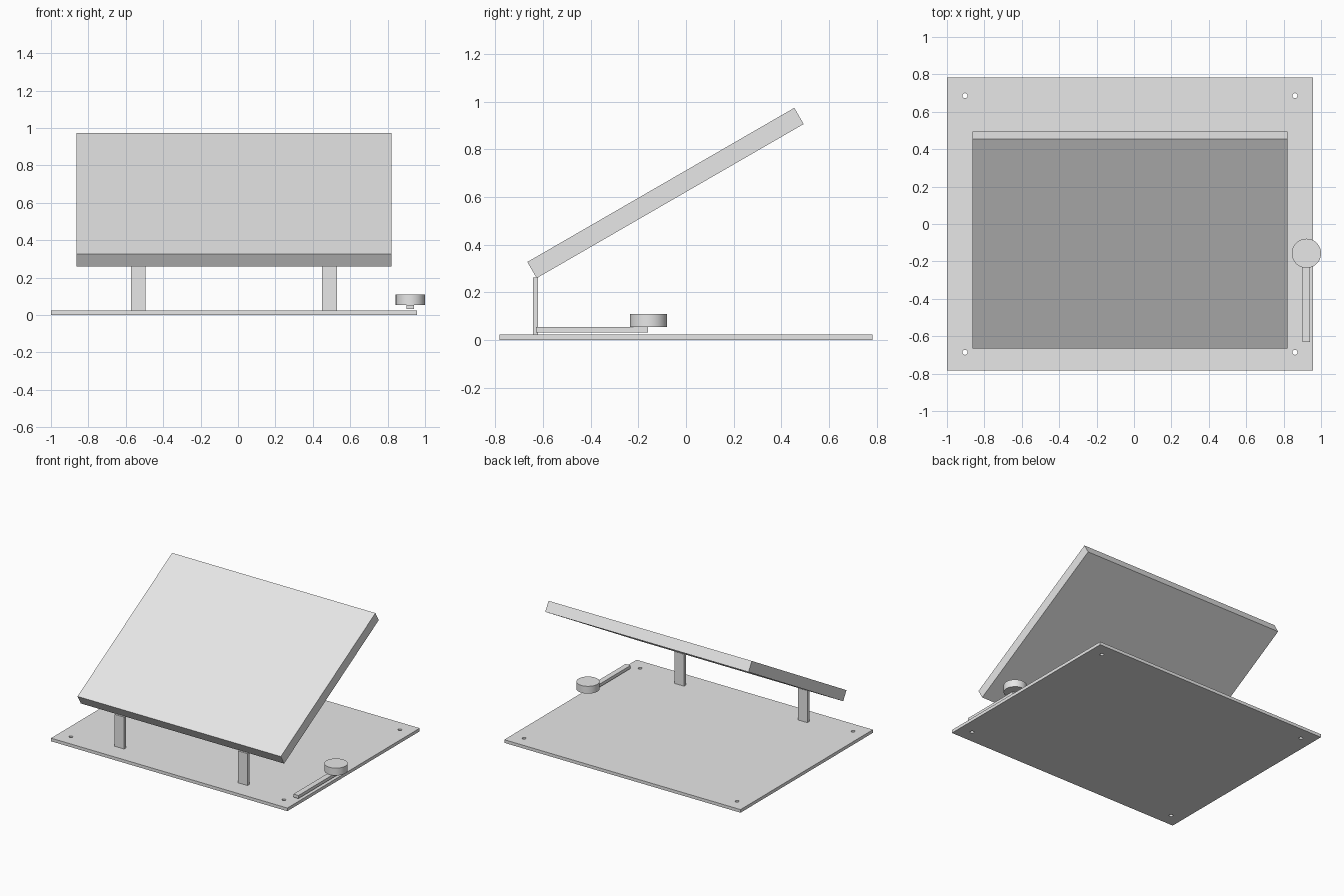
import bpy
from math import radians

cube = bpy.data.objects.get("Cube")
if cube:
    bpy.data.objects.remove(cube, do_unlink=True)

# One plain grey for every part
grey = bpy.data.materials.new("light_grey")
grey.use_nodes = True
grey.diffuse_color = (0.8, 0.8, 0.8, 1)
grey.node_tree.nodes["Principled BSDF"].inputs["Base Color"].default_value = (0.8, 0.8, 0.8, 1)

CENTRE_X = -0.0215      # middle of the plate
PLATE_TOP = 0.0235


def finish(name):
    obj = bpy.context.object
    obj.name = obj.data.name = name
    obj.data.materials.clear()
    obj.data.materials.append(grey)
    return obj


def box(name, centre, size, tilt=0):
    bpy.ops.mesh.primitive_cube_add(size=1, location=centre)
    obj = finish(name)
    obj.scale = size
    bpy.ops.object.transform_apply(location=False, rotation=False, scale=True)
    obj.rotation_euler.x = tilt
    return obj


def cylinder(name, centre, radius, depth, sides):
    bpy.ops.mesh.primitive_cylinder_add(vertices=sides, radius=radius, depth=depth, location=centre)
    return finish(name)


# Base plate with four corner screw holes
plate = box("base_plate", (CENTRE_X, 0, PLATE_TOP / 2), (1.957, 1.566, PLATE_TOP))
for sx in (-1, 1):
    for sy in (-1, 1):
        cutter = cylinder("hole_cutter", (CENTRE_X + sx * 0.882, sy * 0.686, 0), 0.0135, 0.2, 32)
        cutter.hide_render = True
        cut = plate.modifiers.new("hole", 'BOOLEAN')
        cut.operation = 'DIFFERENCE'
        cut.solver = 'EXACT'
        cut.object = cutter
        bpy.context.view_layer.objects.active = plate
        bpy.ops.object.modifier_apply(modifier=cut.name)
        bpy.data.objects.remove(cutter, do_unlink=True)

# Tilted panel resting on two front legs
box("tilted_panel", (CENTRE_X, -0.086, 0.617), (1.684, 1.293, 0.0784), radians(30))
for side, name in ((-1, "right_leg"), (1, "left_leg")):
    box(name, (CENTRE_X + side * 0.511, -0.631, 0.143), (0.0784, 0.0225, 0.239))

# Side arm with a round knob at its end
box("arm", (0.921, -0.395, 0.0432), (0.041, 0.47, 0.0235))
cylinder("knob", (0.9217, -0.157, 0.0825), 0.0783, 0.055, 64)
bpy.ops.object.shade_smooth_by_angle()
